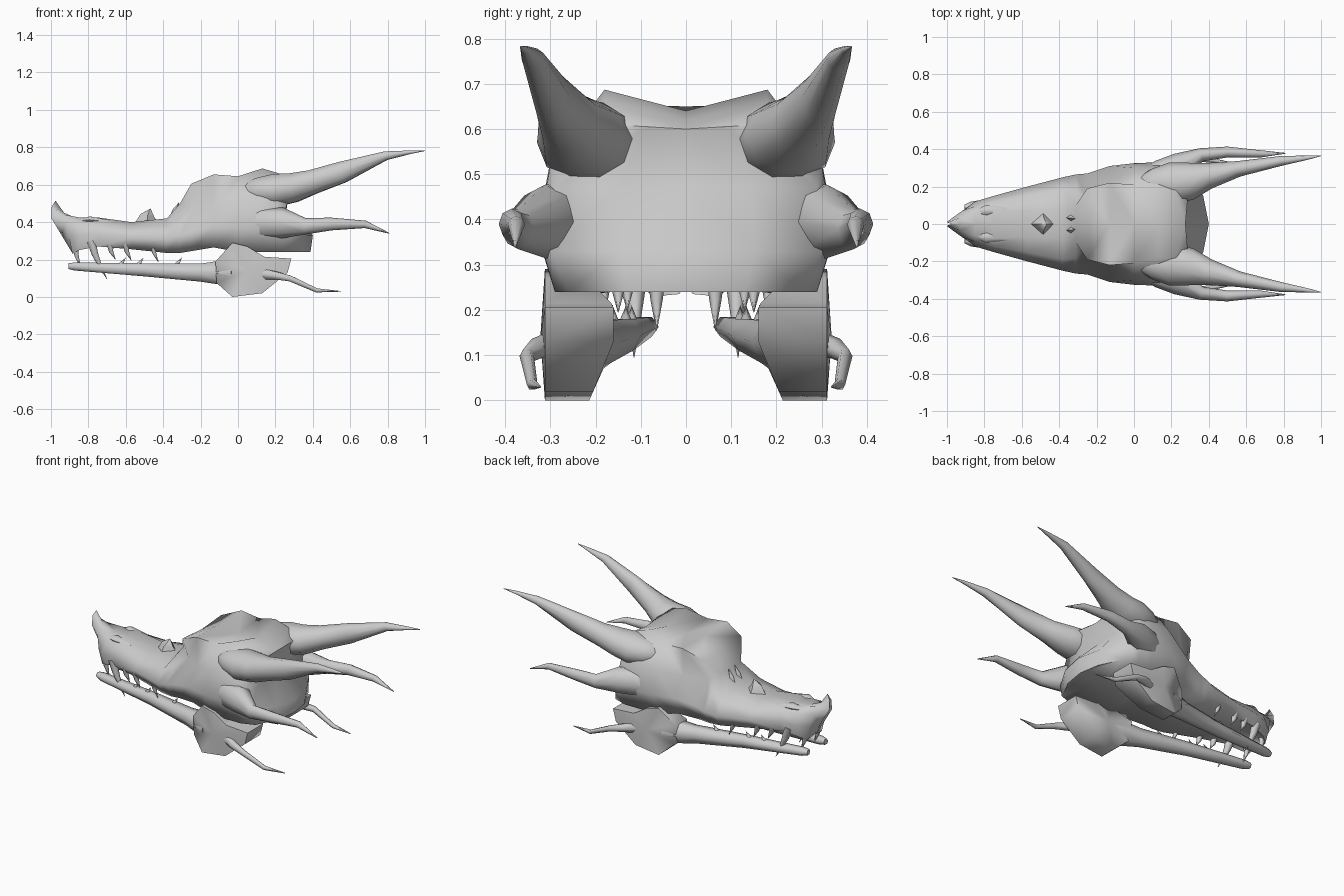
import bpy, bmesh, math
from mathutils import Vector

cube = bpy.data.objects.get("Cube")
if cube:
    bpy.data.objects.remove(cube, do_unlink=True)

bone = bpy.data.materials.new("bone_grey")
bone.use_nodes = True
grey = (0.6, 0.6, 0.6, 1)
bone.diffuse_color = grey
bone.node_tree.nodes["Principled BSDF"].inputs["Base Color"].default_value = grey


def finish(name, bm, angle):
    """Turn a half mesh into a mirrored, smooth shaded object."""
    bmesh.ops.recalc_face_normals(bm, faces=bm.faces)
    mesh = bpy.data.meshes.new(name)
    bm.to_mesh(mesh)
    bm.free()
    mesh.materials.append(bone)
    mesh.shade_smooth()
    mesh.set_sharp_from_angle(angle=math.radians(angle))
    obj = bpy.data.objects.new(name, mesh)
    bpy.context.collection.objects.link(obj)
    mirror = obj.modifiers.new("mirror", 'MIRROR')
    mirror.use_axis = (False, True, False)
    mirror.merge_threshold = 0.0005


def tube(name, path, sides=8, angle=70):
    """Loft rings along a path of (x, y, z, half width, half height)."""
    bm = bmesh.new()
    points = [Vector(p[:3]) for p in path]
    rings = []
    for i, p in enumerate(path):
        tangent = (points[min(i + 1, len(path) - 1)] - points[max(i - 1, 0)]).normalized()
        up = Vector((1, 0, 0)) if abs(tangent.z) > 0.8 else Vector((0, 0, 1))
        side = tangent.cross(up).normalized()
        up = side.cross(tangent)
        ring = []
        for k in range(sides):
            a = math.tau * k / sides
            ring.append(bm.verts.new(points[i] + side * math.cos(a) * p[3] + up * math.sin(a) * p[4]))
        rings.append(ring)
    for a, b in zip(rings, rings[1:]):
        for k in range(sides):
            n = (k + 1) % sides
            bm.faces.new((a[k], a[n], b[n], b[k]))
    bm.faces.new(rings[0])
    bm.faces.new(rings[-1])
    finish(name, bm, angle)


def spike(name, base, tip, radius, sides=6):
    """Tapered tooth or thorn with a slight bend."""
    a, b = Vector(base), Vector(tip)
    mid = a.lerp(b, 0.5) - Vector((0.008, 0, 0))
    tube(name, [(*a, radius, radius), (*mid, radius * 0.6, radius * 0.6),
                (*b, 0.001, 0.001)], sides)


# Skull: half sections of x, lip (y, z), cheek (y, z), upper side (y, z), ridge (y, z), crown z
sections = [
    (-1.015, .015, .235, .018, .33, .014, .42, .008, .48, .515),
    (-.93, .07, .23, .08, .32, .07, .4, .035, .44, .45),
    (-.85, .1, .25, .12, .33, .095, .39, .06, .425, .415),
    (-.75, .125, .27, .15, .34, .12, .39, .07, .425, .41),
    (-.57, .16, .255, .2, .32, .15, .37, .07, .4, .395),
    (-.38, .2, .235, .25, .31, .19, .38, .08, .42, .415),
    (-.31, .21, .235, .265, .33, .18, .42, .1, .5, .48),
    (-.25, .22, .245, .27, .35, .13, .46, .19, .605, .59),
    (-.13, .26, .265, .31, .38, .21, .48, .22, .655, .65),
    (0, .28, .24, .325, .37, .3, .52, .21, .645, .63),
    (.13, .29, .24, .33, .37, .3, .53, .18, .687, .64),
    (.2, .29, .24, .325, .36, .3, .52, .18, .66, .62),
    (.25, .26, .24, .3, .33, .29, .47, .17, .61, .6),
]
slants = {0: .6, 1: .2, 11: .1, 12: .25}
bm = bmesh.new()
rows = []
for i, (x, *v) in enumerate(sections):
    palate = v[1] + (0.03 if i < 9 else 0)
    profile = [(0, palate)] + list(zip(v[0:8:2], v[1:8:2])) + [(0, v[8])]
    slant = slants.get(i, 0)
    rows.append([bm.verts.new((x + slant * abs(z - 0.45), y, z)) for y, z in profile])
# Back wall of the skull bulges low down and is hollowed between the horns
rim = rows[-1]
bulge = (.085, .12, .005, -.015)
rim[0].co.x = rim[1].co.x + bulge[0]
rim[5].co.x = rim[4].co.x + bulge[3]
middle, half = [rim[0]], []
for p, depth in zip(rim[1:5], bulge):
    half.append(bm.verts.new(p.co + Vector((depth * .75, -p.co.y / 2, 0))))
    if p in rim[2:4]:
        middle.append(bm.verts.new((p.co.x + depth, 0, p.co.z)))
middle.append(rim[5])
half[3].co.z = (rim[4].co.z + rim[5].co.z) / 2
for k in range(3):
    bm.faces.new((rim[k + 1], rim[k + 2], half[k + 1], half[k]))
    bm.faces.new((half[k], half[k + 1], middle[k + 1], middle[k]))
bm.faces.new((rim[0], rim[1], half[0]))
bm.faces.new((rim[4], rim[5], half[3]))
for a, b in zip(rows, rows[1:]):
    for k in range(5):
        bm.faces.new((a[k], a[k + 1], b[k + 1], b[k]))
bm.faces.new(rows[0])
finish("skull", bm, 75)

# Horns
tube("upper_horn", [(0, .2, .565, .03, .03), (.1, .21, .565, .085, .075),
                    (.2, .215, .57, .115, .092), (.3, .23, .585, .1, .082),
                    (.4, .258, .615, .07, .068), (.56, .295, .668, .042, .06),
                    (.79, .338, .755, .026, .025), (.93, .355, .775, .011, .009),
                    (1, .365, .782, .002, .002)], 10)
tube("cheek_horn", [(.03, .26, .39, .03, .05), (.13, .28, .395, .06, .085),
                    (.24, .31, .395, .07, .082), (.36, .37, .378, .036, .044),
                    (.5, .385, .39, .029, .034), (.68, .375, .388, .019, .02),
                    (.81, .378, .34, .002, .002)])
tube("jaw_horn", [(.1, .27, .125, .035, .04), (.2, .33, .115, .023, .024),
                  (.28, .352, .098, .016, .018), (.42, .34, .035, .012, .013),
                  (.55, .322, .03, .002, .002)], 6)

# Lower jaw: slender bar and broad hinge plate
tube("jaw_bar", [(-.905, .085, .165, .018, .018), (-.87, .09, .163, .03, .025),
                 (-.5, .135, .145, .037, .04), (-.2, .19, .13, .047, .055),
                 (-.02, .235, .13, .07, .085)], 6)
outline = [(-.12, .19), (-.03, .29), (.05, .27), (.14, .215), (.285, .205),
           (.265, .13), (.13, .02), (-.03, 0), (-.115, .075)]
bm = bmesh.new()
inner, outer = [], []
for x, z in outline:
    depth = .16 + max(0, .12 - z) * .45 + max(0, z - .21)
    inner.append(bm.verts.new((x, depth, z)))
    outer.append(bm.verts.new((x, .27 if x < -.1 else .312, z)))
inner_mid = bm.verts.new((.05, .165, .13))
outer_mid = bm.verts.new((.05, .322, .14))
for k in range(len(outline)):
    n = (k + 1) % len(outline)
    bm.faces.new((inner[k], inner[n], outer[n], outer[k]))
    bm.faces.new((inner[n], inner[k], inner_mid))
    bm.faces.new((outer[k], outer[n], outer_mid))
finish("jaw_hinge", bm, 75)

# Teeth
for x, y, tip, r in ((-.87, .065, .155, .022), (-.685, .13, .2, .022),
                     (-.6, .15, .195, .022), (-.455, .182, .185, .02)):
    spike("upper_tooth", (x, y, .285), (x + .03, y, tip), r)
tube("long_fang", [(-.785, .11, .3, .027, .027), (-.765, .112, .23, .02, .02),
                   (-.735, .114, .16, .011, .011), (-.7, .115, .095, .001, .001)], 6)
for x in (-.63, -.535, -.33):
    y = .12 + .14 * (x + .63)
    spike("lower_tooth", (x, y, .15), (x + .03, y, .21), .02)

# Snout thorns and nostril ridges
spike("snout_thorn", (-.485, 0, .395), (-.468, 0, .472), .065, 4)
spike("brow_thorn", (-.34, .035, .42), (-.315, .03, .505), .026, 4)
tube("nostril_ridge", [(-.86, .055, .405, .01, .01), (-.79, .07, .413, .03, .02),
                       (-.68, .08, .4, .01, .01)], 6)
